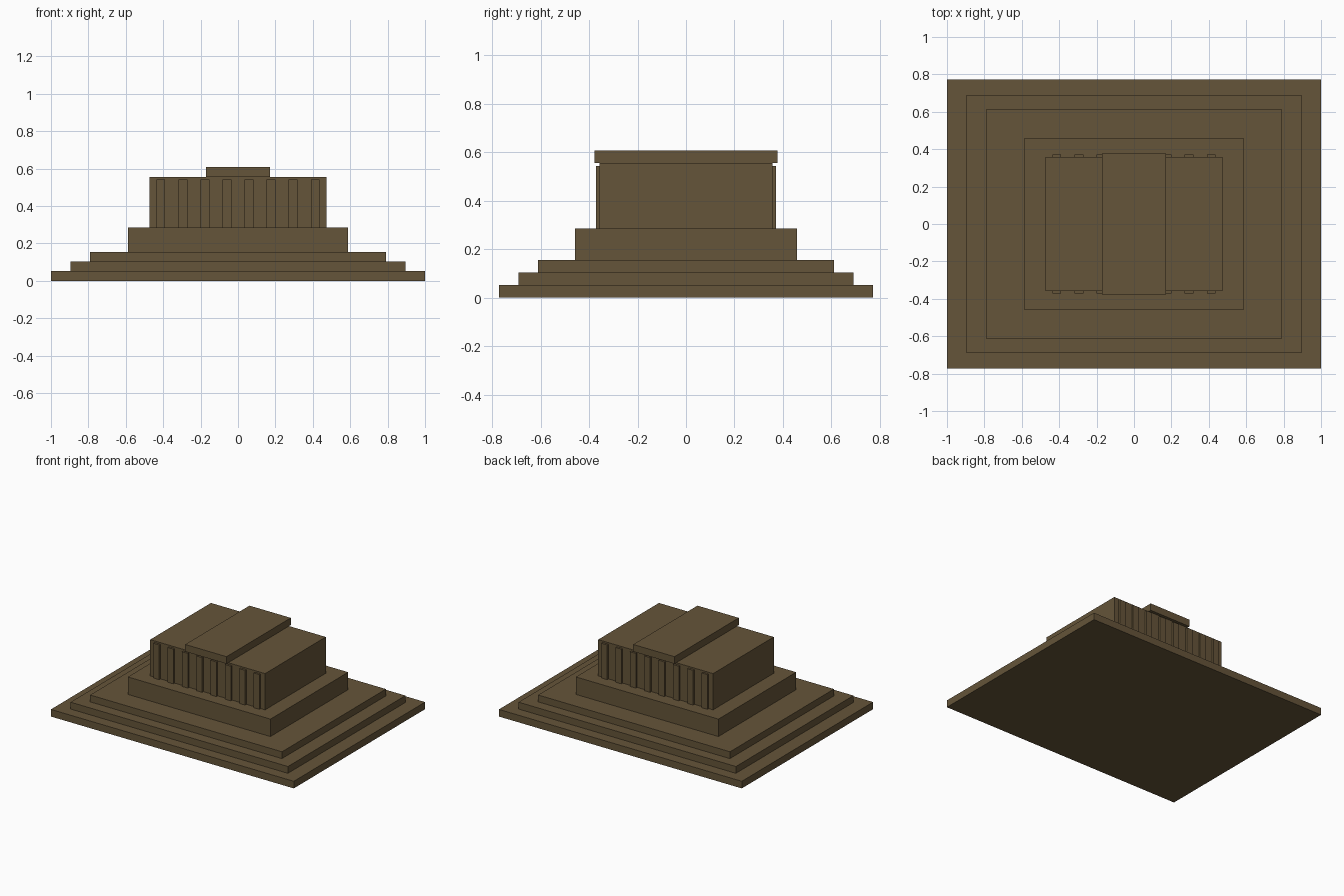
import bpy

if "Cube" in bpy.data.objects:
    bpy.data.objects.remove(bpy.data.objects["Cube"])

stone = bpy.data.materials.new("brown_stone")
stone.diffuse_color = (0.130, 0.089, 0.041, 1.0)
stone.use_nodes = True
stone.node_tree.nodes["Principled BSDF"].inputs["Base Color"].default_value = stone.diffuse_color


def box(name, x, y, z0, z1, hx, hy):
    """Box centred on (x, y), from z0 to z1, with half sizes hx and hy."""
    bpy.ops.mesh.primitive_cube_add(size=1, location=(x, y, (z0 + z1) / 2))
    ob = bpy.context.object
    ob.name = name
    ob.scale = (2 * hx, 2 * hy, z1 - z0)
    bpy.ops.object.transform_apply(location=False, rotation=False, scale=True)
    ob.data.materials.append(stone)
    return ob


# Stepped base, hall and roof slab: name, half width, half depth, bottom, top
TIERS = [
    ("lower_step", 1.0, 0.772, 0.0, 0.053),
    ("middle_step", 0.895, 0.691, 0.053, 0.104),
    ("upper_step", 0.79, 0.611, 0.104, 0.155),
    ("plinth", 0.587, 0.457, 0.155, 0.285),
    ("hall", 0.473, 0.357, 0.285, 0.555),
    ("roof_slab", 0.17, 0.378, 0.555, 0.608),
]
for name, hx, hy, z0, z1 in TIERS:
    box(name, 0, 0, z0, z1, hx, hy)

# Eight flat pilasters along the front and the back of the hall
for label, side in (("front", -1), ("back", 1)):
    for i in range(8):
        x = (i - 3.5) * 0.118
        box(f"{label}_pilaster_{i + 1}", x, side * 0.357, 0.285, 0.543, 0.024, 0.015)
